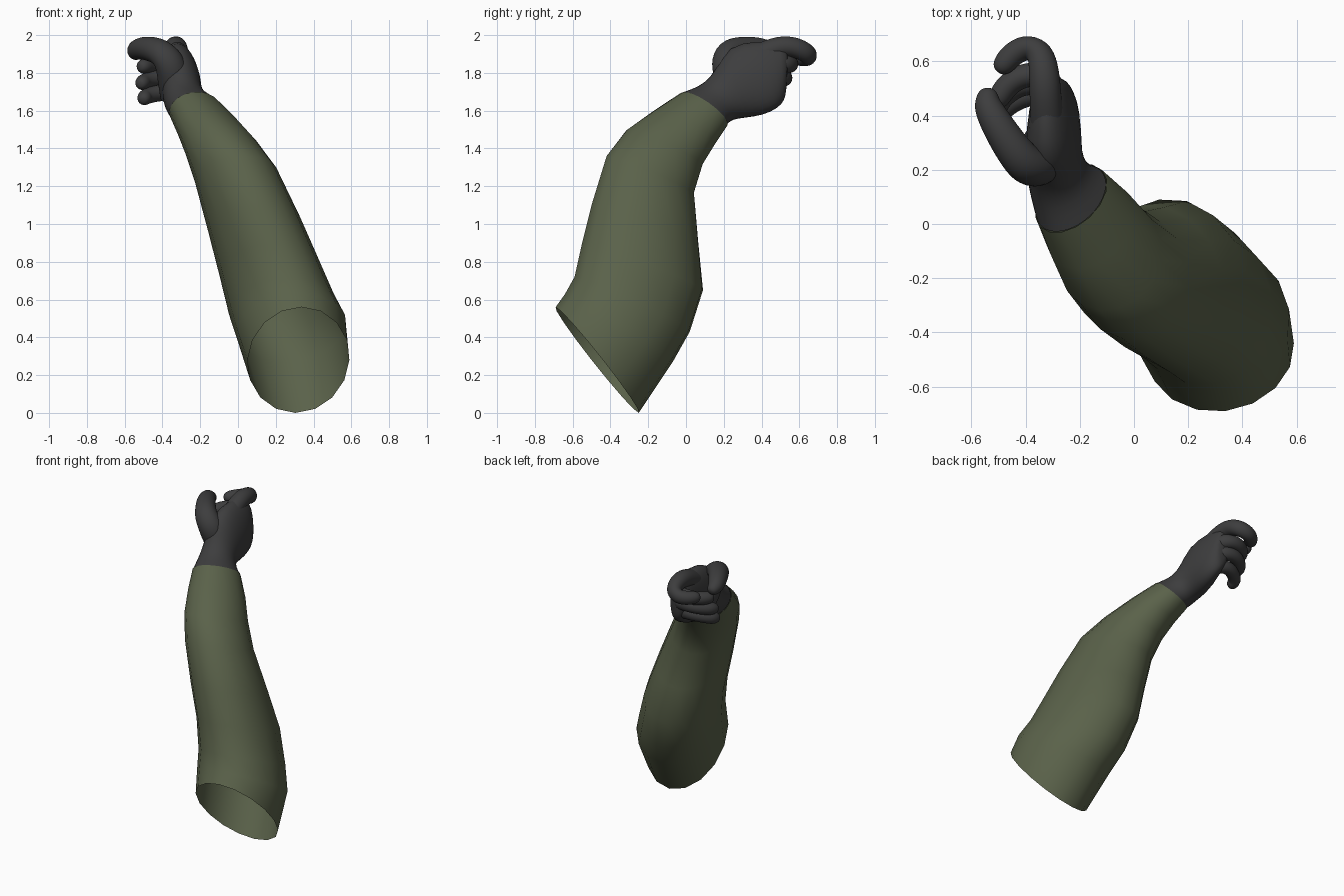
import bpy, bmesh, math
from mathutils import Vector

cube = bpy.data.objects.get("Cube")
if cube:
    bpy.data.objects.remove(cube, do_unlink=True)


def material(name, color):
    m = bpy.data.materials.new(name)
    m.use_nodes = True
    m.diffuse_color = (*color, 1)
    bsdf = m.node_tree.nodes["Principled BSDF"]
    bsdf.inputs["Base Color"].default_value = (*color, 1)
    bsdf.inputs["Roughness"].default_value = 0.8
    return m


olive = material("olive cloth", (0.102, 0.121, 0.068))
charcoal = material("charcoal glove", (0.047, 0.047, 0.048))


def loft(name, rings, mat, cap_end=False, subdiv=0):
    """Skin a list of point rings into a smooth tube."""
    bm = bmesh.new()
    loops = [[bm.verts.new(p) for p in ring] for ring in rings]
    n = len(loops[0])
    for a, b in zip(loops, loops[1:]):
        for i in range(n):
            j = (i + 1) % n
            bm.faces.new((a[i], a[j], b[j], b[i]))
    if cap_end:
        bm.faces.new(loops[-1])
    bmesh.ops.recalc_face_normals(bm, faces=bm.faces)
    mesh = bpy.data.meshes.new(name)
    bm.to_mesh(mesh)
    bm.free()
    mesh.materials.append(mat)
    mesh.shade_smooth()
    obj = bpy.data.objects.new(name, mesh)
    bpy.context.collection.objects.link(obj)
    if subdiv:
        mod = obj.modifiers.new("rounding", "SUBSURF")
        mod.levels = mod.render_levels = subdiv
    return obj


def section(y0, z0, y1, z1, x0, x1, turn, skew, n=16):
    """Oval from its upper and lower (y, z) points and its x limits."""
    c = Vector(((x0 + x1) / 2, (y0 + y1) / 2, (z0 + z1) / 2))
    u = Vector(((x1 - x0) / 2, 0, 0))
    v = Vector((0, (y0 - y1) / 2, (z0 - z1) / 2))
    t = Vector((0, turn, 0))
    angles = [math.tau * i / n for i in range(n)]
    return [c + u * math.cos(a + skew) + t * math.cos(a) + v * math.sin(a) for a in angles]


def finger(name, path, r0, r1):
    """Tapered tube along a path with a rounded tip."""
    pts = [Vector(p) for p in path]
    n, rings = 10, []
    end = (pts[-1] - pts[-2]).normalized()
    stations = [(p, r0 + (r1 - r0) * i / (len(pts) - 1)) for i, p in enumerate(pts)]
    stations += [(pts[-1] + end * r1 * 0.6, r1 * 0.82), (pts[-1] + end * r1, r1 * 0.4)]
    side = None
    for i, (p, r) in enumerate(stations):
        t = stations[min(i + 1, len(stations) - 1)][0] - stations[max(i - 1, 0)][0]
        t.normalize()
        if side is None:
            side = t.cross(Vector((0, 0, 1)))
        side = (side - t * side.dot(t)).normalized()
        up = t.cross(side)
        rings.append([p + (side * math.cos(math.tau * k / n) + up * math.sin(math.tau * k / n)) * r
                      for k in range(n)])
    return loft(name, rings, charcoal, cap_end=True, subdiv=2)


# Sleeve, open at the shoulder end
sleeve = [
    (-.69, .56, -.25, .00, .05, .59, .03, -.06),
    (-.64, .63, -.07, .27, -.01, .575, .04, -.15),
    (-.59, .72, .02, .43, -.05, .51, .05, -.25),
    (-.55, .90, .09, .65, -.10, .425, .05, -.27),
    (-.50, 1.10, .065, .90, -.16, .33, .05, -.27),
    (-.42, 1.36, .04, 1.16, -.23, .205, .05, -.25),
    (-.31, 1.50, .08, 1.31, -.28, .10, .06, -.2),
    (-.15, 1.61, .14, 1.42, -.325, 0, .07, -.15),
    (-.01, 1.70, .20, 1.515, -.365, -.10, .07, -.15),
]
loft("sleeve", [section(*s) for s in sleeve], olive)

# Wrist and palm of the glove
palm = [
    (-.01, 1.70, .20, 1.515, -.365, -.10, .07, -.15),
    (.03, 1.715, .21, 1.525, -.375, -.125, .06, -.15),
    (.10, 1.745, .24, 1.55, -.39, -.17, .04, -.1),
    (.16, 1.82, .31, 1.56, -.405, -.19, .02, 0),
    (.22, 1.95, .41, 1.57, -.405, -.19, .01, .2),
    (.38, 1.975, .49, 1.61, -.39, -.205, 0, .3),
    (.51, 1.965, .52, 1.65, -.37, -.235, 0, .3),
    (.55, 1.92, .53, 1.69, -.345, -.26, 0, .2),
]
loft("glove_palm", [section(*s) for s in palm], charcoal, cap_end=True, subdiv=1)

# Thumb and curled fingers
finger("thumb", [(-.32, .29, 1.69), (-.34, .24, 1.77), (-.36, .205, 1.86), (-.405, .22, 1.91),
                 (-.46, .295, 1.928), (-.51, .375, 1.932), (-.54, .435, 1.92),
                 (-.54, .455, 1.912)], .10, .048)
finger("index_finger", [(-.32, .38, 1.89), (-.328, .50, 1.945), (-.333, .585, 1.935),
                        (-.35, .64, 1.905), (-.40, .655, 1.885), (-.45, .625, 1.88),
                        (-.475, .595, 1.88)], .065, .045)
finger("middle_finger", [(-.29, .46, 1.84), (-.31, .53, 1.845), (-.36, .555, 1.85),
                         (-.42, .545, 1.845), (-.47, .51, 1.838), (-.495, .47, 1.835)], .054, .045)
finger("ring_finger", [(-.285, .45, 1.76), (-.31, .505, 1.77), (-.37, .525, 1.778),
                       (-.44, .51, 1.77), (-.495, .46, 1.755), (-.505, .43, 1.748)], .054, .043)
finger("little_finger", [(-.285, .42, 1.675), (-.31, .465, 1.69), (-.37, .485, 1.70),
                         (-.44, .46, 1.69), (-.49, .42, 1.675), (-.495, .395, 1.667)], .052, .042)
